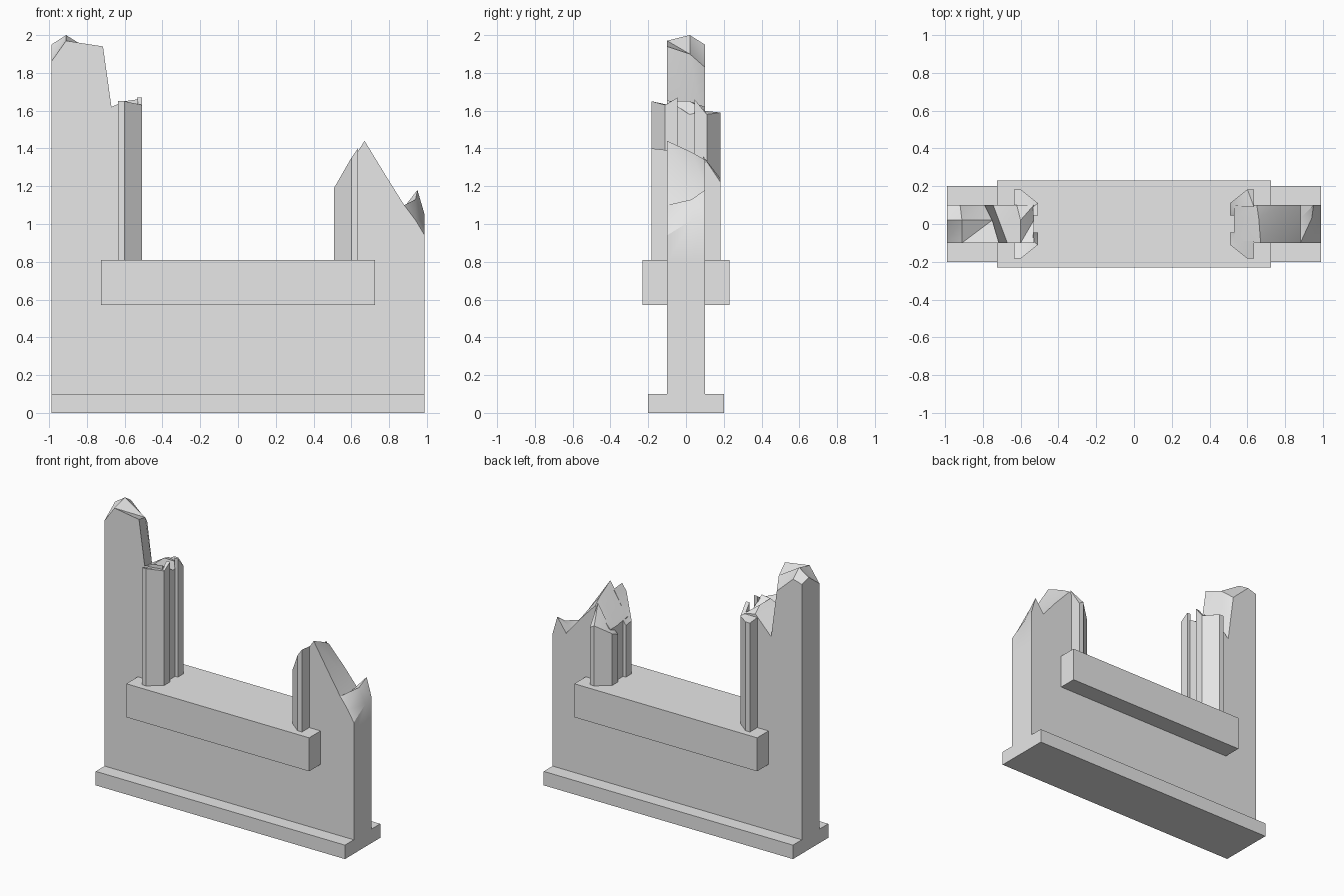
import bpy, bmesh, math

if "Cube" in bpy.data.objects:
    bpy.data.objects.remove(bpy.data.objects["Cube"])

stone = bpy.data.materials.new("grey stone")
stone.diffuse_color = (0.8, 0.8, 0.8, 1)
stone.use_nodes = True
stone.node_tree.nodes["Principled BSDF"].inputs["Base Color"].default_value = stone.diffuse_color


def finish(name, bm, smooth=False):
    bmesh.ops.recalc_face_normals(bm, faces=bm.faces)
    mesh = bpy.data.meshes.new(name)
    bm.to_mesh(mesh)
    bm.free()
    mesh.materials.append(stone)
    ob = bpy.data.objects.new(name, mesh)
    bpy.context.collection.objects.link(ob)
    if smooth:
        bpy.ops.object.select_all(action='DESELECT')
        ob.select_set(True)
        bpy.context.view_layer.objects.active = ob
        bpy.ops.object.shade_smooth_by_angle(angle=math.radians(35))
    return ob


def box(name, half_x, half_y, z0, z1):
    bm = bmesh.new()
    bmesh.ops.create_cube(bm, size=1)
    for v in bm.verts:
        v.co = (v.co.x * 2 * half_x, v.co.y * 2 * half_y,
                z0 + (v.co.z + 0.5) * (z1 - z0))
    finish(name, bm)


def broken_wall(name, z0, sections):
    """Wall stub: each section is (y, [(x, top z), ...]) running front to back."""
    bm = bmesh.new()
    top = [[bm.verts.new((x, y, z)) for x, z in pts] for y, pts in sections]
    low = [[bm.verts.new((x, y, z0)) for x, z in pts] for y, pts in sections]
    rows, cols = len(top), len(top[0])
    for r in range(rows - 1):
        for c in range(cols - 1):
            a, b, d, e = top[r][c], top[r][c + 1], top[r + 1][c + 1], top[r + 1][c]
            bm.faces.new((a, b, d))
            bm.faces.new((a, d, e))
        for c in (0, cols - 1):
            bm.faces.new((low[r][c], low[r + 1][c], top[r + 1][c], top[r][c]))
    for r in (0, rows - 1):
        for c in range(cols - 1):
            bm.faces.new((low[r][c], low[r][c + 1], top[r][c + 1], top[r][c]))
    finish(name, bm, True)


def shaft(name, side_x, side_y, tops, z0=0.805):
    """Broken corner shaft wrapped around one end corner of a wall stub."""
    plan = [(0.635, 0.09), (0.635, 0.183), (0.6, 0.183),
            (0.508, 0.11), (0.508, 0.045), (0.535, 0.045), (0.535, 0.09)]
    bm = bmesh.new()
    low = [bm.verts.new((side_x * x, side_y * y, z0)) for x, y in plan]
    top = [bm.verts.new((side_x * x, side_y * y, z)) for (x, y), z in zip(plan, tops)]
    n = len(plan)
    for i in range(n):
        j = (i + 1) % n
        bm.faces.new((low[i], low[j], top[j], top[i]))
    cap = bm.faces.new(top)
    bmesh.ops.triangulate(bm, faces=[cap])
    finish(name, bm, True)


# Solid lower parts
box("base_plinth", 0.988, 0.2, 0, 0.1)
box("lower_wall", 0.988, 0.1, 0.1, 0.8)
box("cross_beam", 0.725, 0.23, 0.57, 0.81)

# Tall broken stub on the left
broken_wall("tall_wall_stub", 0.8, [
    (-0.1, [(-0.988, 1.86), (-0.91, 1.97), (-0.715, 1.94), (-0.67, 1.62), (-0.6, 1.65), (-0.53, 1.66)]),
    (0.02, [(-0.988, 1.95), (-0.91, 2.0), (-0.75, 1.9), (-0.715, 1.56), (-0.6, 1.65), (-0.53, 1.58)]),
    (0.1, [(-0.988, 1.93), (-0.92, 1.95), (-0.79, 1.83), (-0.745, 1.49), (-0.62, 1.62), (-0.53, 1.6)]),
])

# Short broken stub on the right
broken_wall("short_wall_stub", 0.8, [
    (-0.1, [(0.53, 1.22), (0.67, 1.44), (0.78, 1.26), (0.88, 1.1), (0.94, 1.02), (0.988, 0.94)]),
    (0.03, [(0.53, 1.2), (0.66, 1.38), (0.78, 1.22), (0.88, 1.09), (0.94, 1.13), (0.988, 1.02)]),
    (0.1, [(0.53, 1.2), (0.65, 1.34), (0.78, 1.2), (0.88, 1.08), (0.95, 1.18), (0.988, 1.05)]),
])

# Broken shafts at the wall ends
shaft("left_front_shaft", -1, -1, [1.62, 1.65, 1.65, 1.63, 1.67, 1.67, 1.63])
shaft("left_back_shaft", -1, 1, [1.6, 1.59, 1.59, 1.58, 1.66, 1.66, 1.6])
shaft("right_front_shaft", 1, -1, [1.39, 1.4, 1.35, 1.19, 1.18, 1.22, 1.22])
shaft("right_back_shaft", 1, 1, [1.36, 1.22, 1.24, 1.18, 1.15, 1.18, 1.2])
